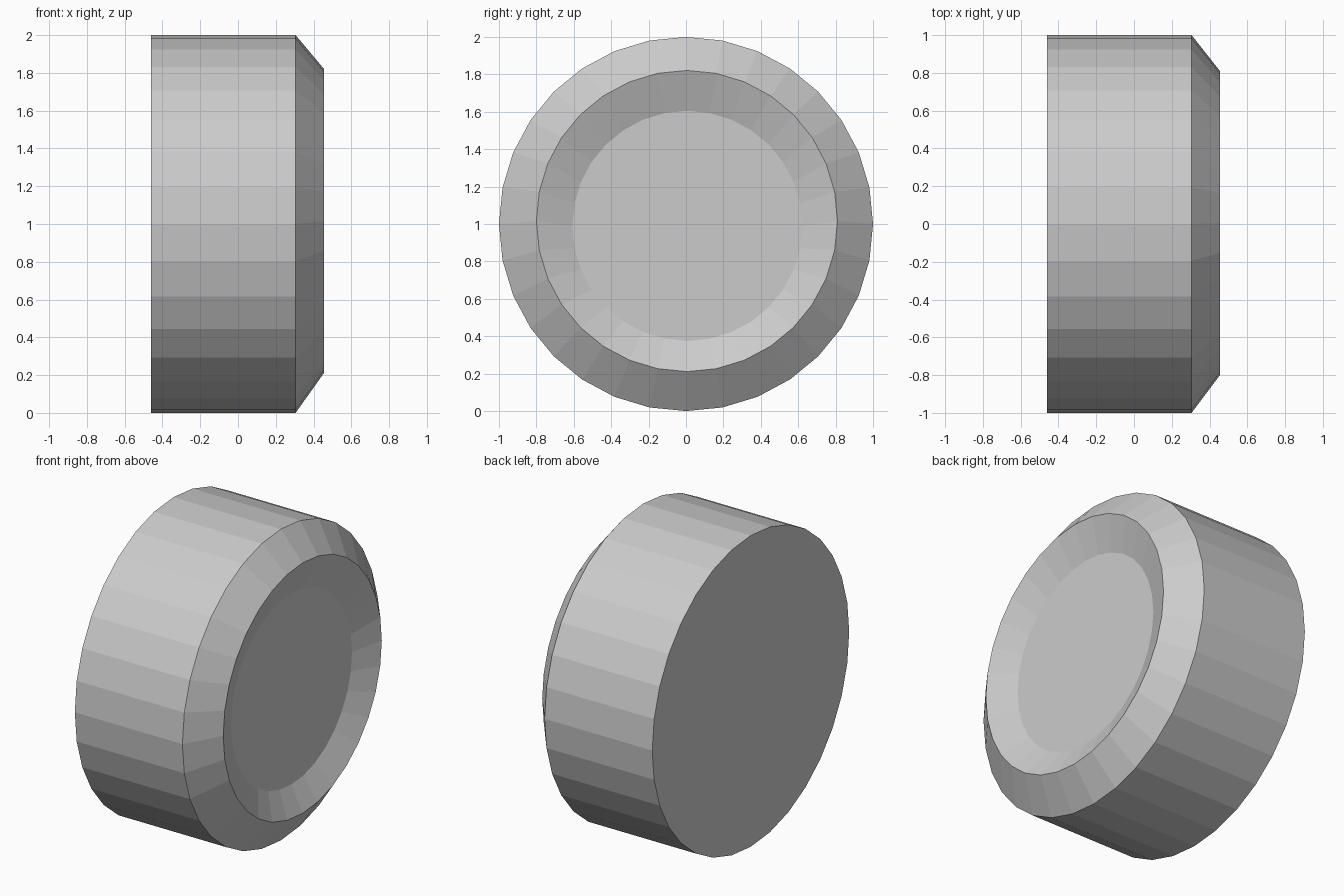
import bpy, bmesh
from math import sin, cos, tau

if "Cube" in bpy.data.objects:
    bpy.data.objects.remove(bpy.data.objects["Cube"])

SIDES = 32

# Rings along the x axis: x, radius, centre y, centre z
rings = [
    (-0.46, 1.0, 0.0, 1.0),       # flat back
    (0.305, 1.0, 0.0, 1.0),       # tread edge
    (0.455, 0.805, 0.005, 1.016), # chamfered rim
    (0.375, 0.615, 0.007, 0.99),  # recessed hub disc
]

bm = bmesh.new()
loops = [[bm.verts.new((x, cy + r * cos(tau * i / SIDES), cz + r * sin(tau * i / SIDES)))
          for i in range(SIDES)] for x, r, cy, cz in rings]

# Walls between rings
for a, b in zip(loops, loops[1:]):
    for i in range(SIDES):
        j = (i + 1) % SIDES
        bm.faces.new((a[i], a[j], b[j], b[i]))

# Back cap and hub face
bm.faces.new(loops[0])
bm.faces.new(loops[-1])
bmesh.ops.recalc_face_normals(bm, faces=bm.faces)

mesh = bpy.data.meshes.new("wheel")
bm.to_mesh(mesh)
bm.free()
bpy.context.collection.objects.link(bpy.data.objects.new("wheel", mesh))
